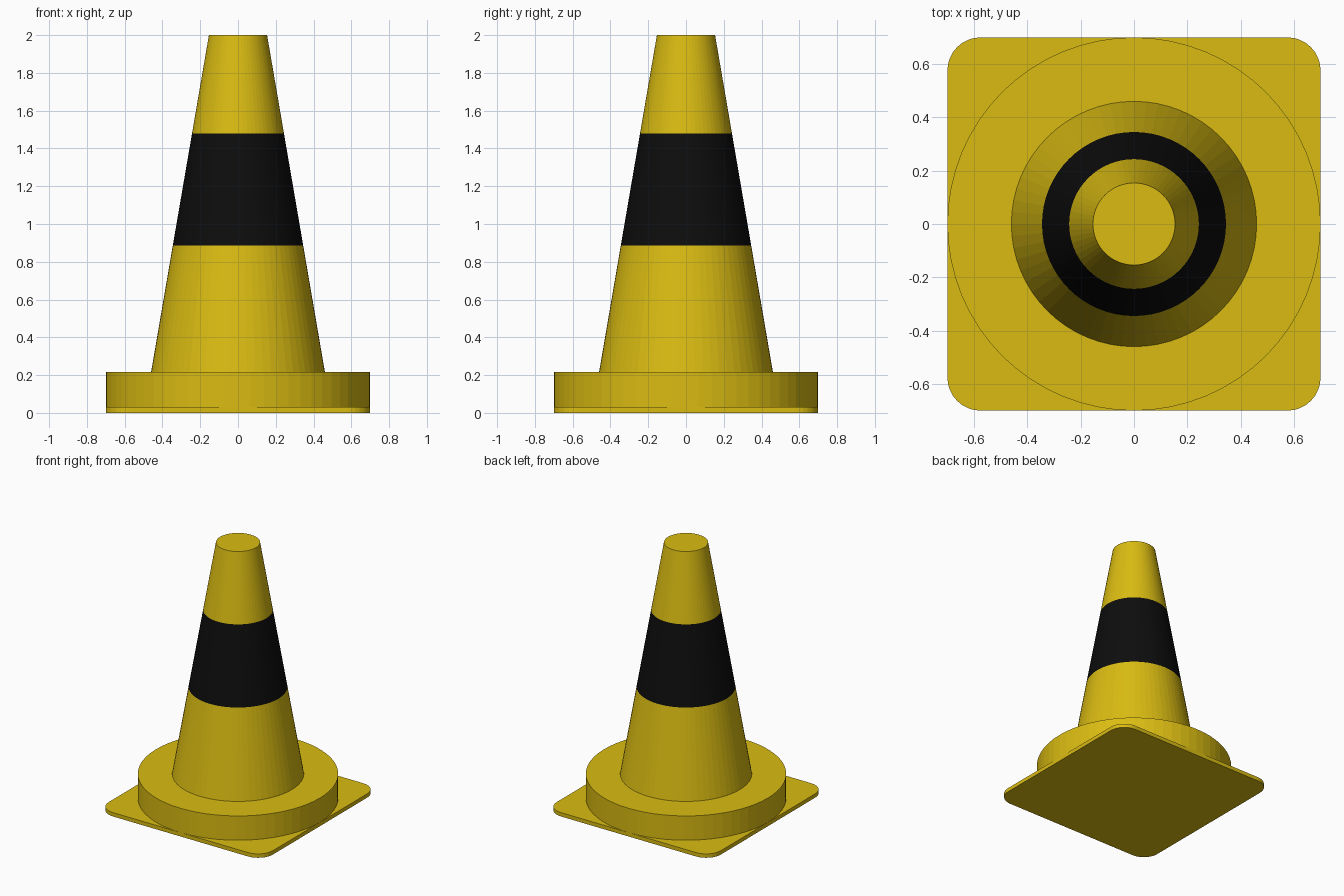
import bpy, bmesh, math

if "Cube" in bpy.data.objects:
    bpy.data.objects.remove(bpy.data.objects["Cube"])

SIDES = 64


def material(name, color):
    m = bpy.data.materials.new(name)
    m.diffuse_color = (*color, 1)
    m.use_nodes = True
    m.node_tree.nodes["Principled BSDF"].inputs["Base Color"].default_value = m.diffuse_color
    return m


yellow = material("yellow", (0.70, 0.50, 0.006))
black = material("black", (0.004, 0.004, 0.004))


def make_object(name, bm, mats):
    bmesh.ops.recalc_face_normals(bm, faces=bm.faces)
    mesh = bpy.data.meshes.new(name)
    bm.to_mesh(mesh)
    bm.free()
    for m in mats:
        mesh.materials.append(m)
    ob = bpy.data.objects.new(name, mesh)
    bpy.context.collection.objects.link(ob)
    return ob


def stack(name, rings, mats):
    """Closed solid through a list of outlines, each a list of points."""
    bm = bmesh.new()
    loops = [[bm.verts.new(p) for p in ring] for ring in rings]
    bm.faces.new(loops[0])
    bm.faces.new(loops[-1])
    n = len(loops[0])
    for a, b in zip(loops, loops[1:]):
        for i in range(n):
            j = (i + 1) % n
            bm.faces.new((a[i], a[j], b[j], b[i]))
    return make_object(name, bm, mats)


def circle(r, z):
    return [(r * math.cos(math.tau * i / SIDES), r * math.sin(math.tau * i / SIDES), z)
            for i in range(SIDES)]


def rounded_square(half, r, z, steps=8):
    pts = []
    for k, (sx, sy) in enumerate(((1, 1), (-1, 1), (-1, -1), (1, -1))):
        for i in range(steps + 1):
            a = math.pi / 2 * (k + i / steps)
            pts.append((sx * (half - r) + r * math.cos(a),
                        sy * (half - r) + r * math.sin(a), z))
    return pts


# Thin square foot with rounded corners
stack("base_plate", [rounded_square(0.70, 0.125, z) for z in (0, 0.03)], [yellow])

# Thick round collar on the plate
stack("base_collar", [circle(0.70, z) for z in (0.03, 0.217)], [yellow])

# Tapered body, cut at the edges of the painted band
Z0, Z1, R0, R1 = 0.217, 2.0, 0.46, 0.154
BAND = (0.887, 1.48)
cone = stack("cone_body",
             [circle(R0 + (R1 - R0) * (z - Z0) / (Z1 - Z0), z) for z in (Z0, *BAND, Z1)],
             [yellow, black])

# Black band by height
for f in cone.data.polygons:
    f.material_index = int(BAND[0] < f.center.z < BAND[1])
